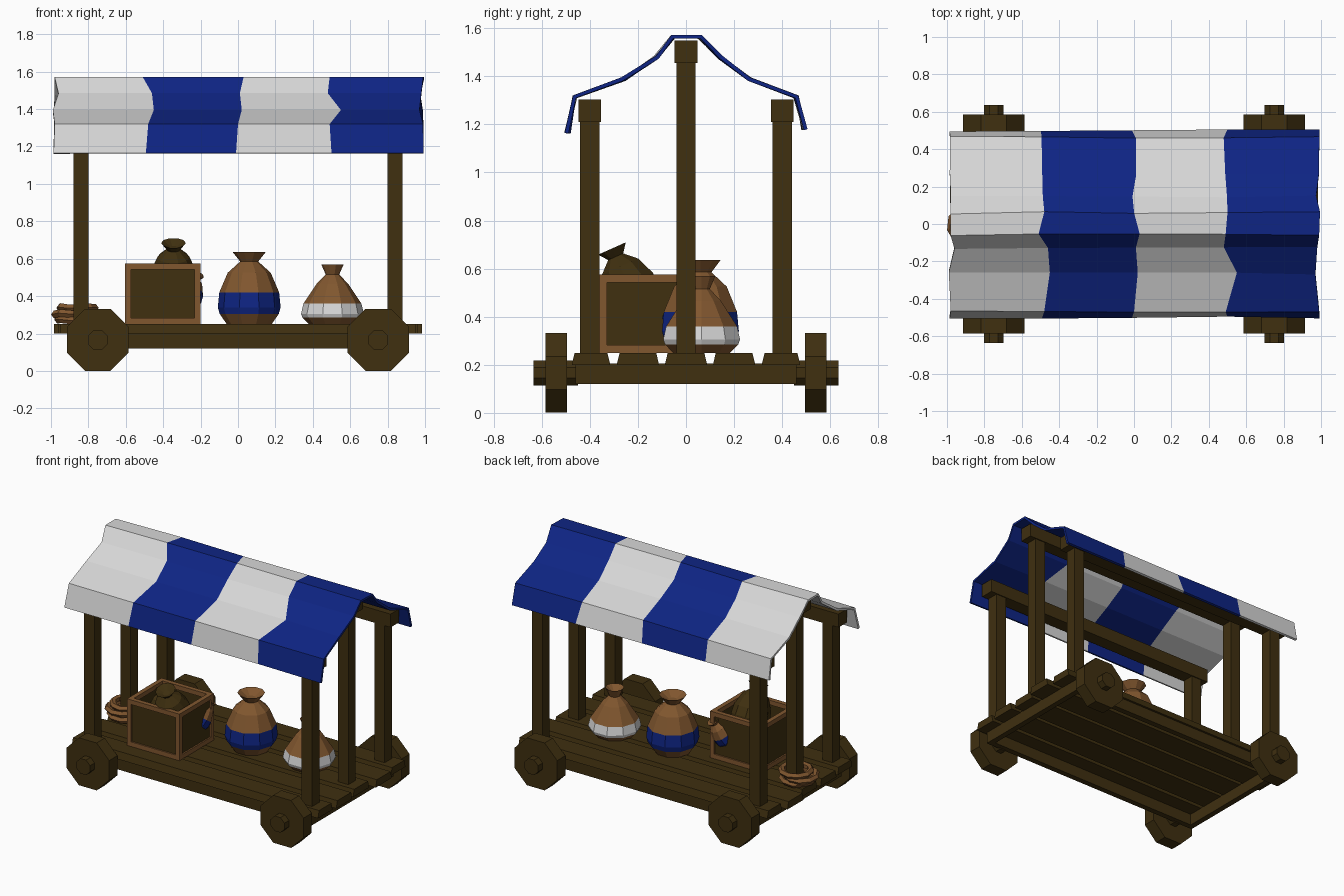
import bpy, bmesh, math, random
from mathutils import Matrix, Vector

random.seed(4)
if "Cube" in bpy.data.objects:
    bpy.data.objects.remove(bpy.data.objects["Cube"], do_unlink=True)


def material(name, rgb):
    m = bpy.data.materials.new(name)
    m.use_nodes = True
    m.diffuse_color = (*rgb, 1)
    m.node_tree.nodes["Principled BSDF"].inputs["Base Color"].default_value = (*rgb, 1)
    return m


WOOD = material("dark wood", (0.05, 0.029, 0.005))
TAN = material("tan cloth and trim", (0.22, 0.095, 0.028))
BLUE = material("blue cloth", (0.0045, 0.018, 0.23))
WHITE = material("white cloth", (0.68, 0.68, 0.68))


def finish(name, bm, *mats):
    me = bpy.data.meshes.new(name)
    bm.to_mesh(me)
    bm.free()
    for m in mats:
        me.materials.append(m)
    ob = bpy.data.objects.new(name, me)
    bpy.context.scene.collection.objects.link(ob)
    return ob


def add_box(bm, lo, hi, taper=0.0):
    """Axis-aligned box; taper narrows the top in y."""
    lo, hi = Vector(lo), Vector(hi)
    mid, size = (lo + hi) / 2, hi - lo
    vs = bmesh.ops.create_cube(bm, size=1)["verts"]
    for v in vs:
        top = v.co.z > 0
        v.co = Vector(a * b for a, b in zip(v.co, size)) + mid
        if top:
            v.co.y += taper if v.co.y < mid.y else -taper


def box(name, lo, hi, mat=WOOD, taper=0.0):
    bm = bmesh.new()
    add_box(bm, lo, hi, taper)
    return finish(name, bm, mat)


def add_disc(bm, x, z, y0, y1, r, sides):
    turn = Matrix.Rotation(math.pi / 2, 4, 'X') @ Matrix.Rotation(math.pi / sides, 4, 'Z')
    bmesh.ops.create_cone(bm, cap_ends=True, segments=sides, radius1=r, radius2=r,
                          depth=abs(y1 - y0),
                          matrix=Matrix.Translation((x, (y0 + y1) / 2, z)) @ turn)


# Cart bed: hollow frame with loose planks on top
bm = bmesh.new()
for s in (-1, 1):
    add_box(bm, (-0.88, s * 0.44 - 0.02, 0.12), (0.88, s * 0.44 + 0.02, 0.205))
    add_box(bm, (s * 0.86 - 0.02, -0.42, 0.12), (s * 0.86 + 0.02, 0.42, 0.205))
finish("bed_frame", bm, WOOD)
for i, (y, half) in enumerate([(-0.395, 0.95), (-0.2, 0.96), (0, 0.95), (0.2, 0.985), (0.395, 0.96)]):
    w = 0.08 if abs(y) > 0.3 else 0.088
    box(f"plank_{i + 1}", (-half, y - w, 0.2), (half, y + w, 0.25), taper=0.012)

# Octagonal wheels with hubs
for sx, xn in ((-1, "right"), (1, "left")):
    for sy, yn in ((-1, "front"), (1, "back")):
        bm = bmesh.new()
        add_disc(bm, sx * 0.75, 0.166, sy * 0.495, sy * 0.585, 0.179, 8)
        add_disc(bm, sx * 0.75, 0.166, sy * 0.45, sy * 0.635, 0.057, 8)
        finish(f"wheel_{yn}_{xn}", bm, WOOD)

# Posts and roof beams
for yn, y, top in (("front", -0.4, 1.21), ("middle", 0, 1.455), ("back", 0.4, 1.21)):
    for xn, x in (("right", -0.84), ("left", 0.84)):
        box(f"post_{yn}_{xn}", (x - 0.04, y - 0.04, 0.23), (x + 0.04, y + 0.04, top))
    box(f"roof_beam_{yn}", (-0.93, y - 0.047, top), (0.93, y + 0.047, top + 0.093))

# Striped canopy: profile rows swept over wavy stripe borders
profile = [(-0.5, 1.165), (-0.465, 1.32), (-0.265, 1.395), (-0.13, 1.485), (-0.055, 1.572),
           (0.06, 1.572), (0.15, 1.485), (0.27, 1.395), (0.465, 1.32), (0.498, 1.18)]
borders = [-0.98, -0.49, 0.0, 0.49, 0.985]
shift = {0: (0, -0.01, 0.02, 0, -0.01), 1: (0.01, 0.04, 0.03, -0.02),
         2: (0, 0.02, 0.01, 0.03), 3: (0, 0.06, -0.01, 0), 4: (0.005, -0.015, -0.005, 0.005)}
bm = bmesh.new()
rows = []
for r, (y, z) in enumerate(profile):
    row = []
    for c, x in enumerate(borders):
        dx = shift[c][r - 1] if 1 <= r <= 4 else random.uniform(-0.012, 0.012)
        dy = random.uniform(-0.008, 0.008)
        row.append(bm.verts.new((x + dx, y + dy, z)))
    rows.append(row)
for a, b in zip(rows, rows[1:]):
    for c in range(4):
        f = bm.faces.new((a[c], a[c + 1], b[c + 1], b[c]))
        f.material_index = c % 2
canopy = finish("canopy", bm, WHITE, BLUE)
mod = canopy.modifiers.new("thickness", 'SOLIDIFY')
mod.thickness = 0.016
mod.offset = -1


# Tied sacks: lathed profiles, one ring band coloured
def sack(name, loc, outline, cloth, band=None, scale=1.0, rot=(0, 0, 0), sides=10):
    bm = bmesh.new()
    rings = []
    for r, z in outline:
        rings.append([bm.verts.new((r * scale * math.cos(2 * math.pi * k / sides),
                                    r * scale * math.sin(2 * math.pi * k / sides), z * scale))
                      for k in range(sides)])
    for i, (a, b) in enumerate(zip(rings, rings[1:])):
        for k in range(sides):
            n = (k + 1) % sides
            f = bm.faces.new((a[k], a[n], b[n], b[k]))
            f.material_index = 1 if band and i in (1, 2) else 0
    bm.faces.new(rings[0][::-1])
    bm.faces.new(rings[-1])
    ob = finish(name, bm, cloth, band or cloth)
    ob.location, ob.rotation_euler = loc, rot
    return ob


tall = [(0.12, 0), (0.158, 0.055), (0.168, 0.09), (0.16, 0.17), (0.115, 0.275),
        (0.048, 0.335), (0.088, 0.385), (0.03, 0.35)]
short = [(0.125, 0), (0.16, 0.035), (0.168, 0.055), (0.155, 0.11), (0.085, 0.215),
         (0.036, 0.265), (0.06, 0.32), (0.02, 0.285)]
sack("sack_blue_band", (0.06, 0.06, 0.25), tall, TAN, BLUE)
sack("sack_white_band", (0.505, 0.065, 0.25), short, TAN, WHITE)

# Open crate with recessed panels and edge trim
lo, hi, t = Vector((-0.605, -0.36, 0.25)), Vector((-0.2, 0.02, 0.575)), 0.032
bm = bmesh.new()
p, q, w = lo + Vector((0.01, 0.01, 0)), hi - Vector((0.01, 0.01, 0.01)), 0.012
add_box(bm, p, (q.x, q.y, p.z + 0.02))
for x in (p.x, q.x - w):
    add_box(bm, (x, p.y, p.z), (x + w, q.y, q.z))
for y in (p.y, q.y - w):
    add_box(bm, (p.x, y, p.z), (q.x, y + w, q.z))
finish("crate_panels", bm, WOOD)
bm = bmesh.new()
for axis in range(3):
    u, v = [a for a in range(3) if a != axis]
    for su in (0, 1):
        for sv in (0, 1):
            a, b = lo.copy(), hi.copy()
            for ax, s in ((u, su), (v, sv)):
                a[ax] = hi[ax] - t if s else lo[ax]
                b[ax] = a[ax] + t
            add_box(bm, a, b)
finish("crate_trim", bm, TAN)

# Goods inside the crate
sack("crate_sack_large", (-0.345, -0.19, 0.42), tall, WOOD, scale=0.75, rot=(0.42, 0, 0))
sack("crate_sack_small", (-0.5, -0.11, 0.36), tall, WOOD, scale=0.56)
sack("crate_sack_blue", (-0.29, -0.07, 0.36), tall, TAN, BLUE, scale=0.5, rot=(-0.5, 0.4, 0))

# Rope coil around the middle right post
bm = bmesh.new()
for ring in range(3):
    n, m, major, minor = 10, 5, 0.103 - 0.004 * ring, 0.021
    cx, cy = -0.87 + 0.012 * (-1) ** ring, random.uniform(-0.01, 0.01)
    loops = []
    for i in range(n):
        a = 2 * math.pi * (i + ring / 3) / n
        dz = random.uniform(-0.006, 0.006)
        loops.append([])
        for j in range(m):
            b = 2 * math.pi * j / m
            d = major + minor * math.cos(b)
            loops[-1].append(bm.verts.new((cx + d * math.cos(a), cy + d * math.sin(a),
                                           0.272 + 0.034 * ring + dz + minor * math.sin(b))))
    for i in range(n):
        a, b = loops[i], loops[(i + 1) % n]
        for j in range(m):
            k = (j + 1) % m
            bm.faces.new((a[j], b[j], b[k], a[k]))
finish("rope_coil", bm, TAN)
